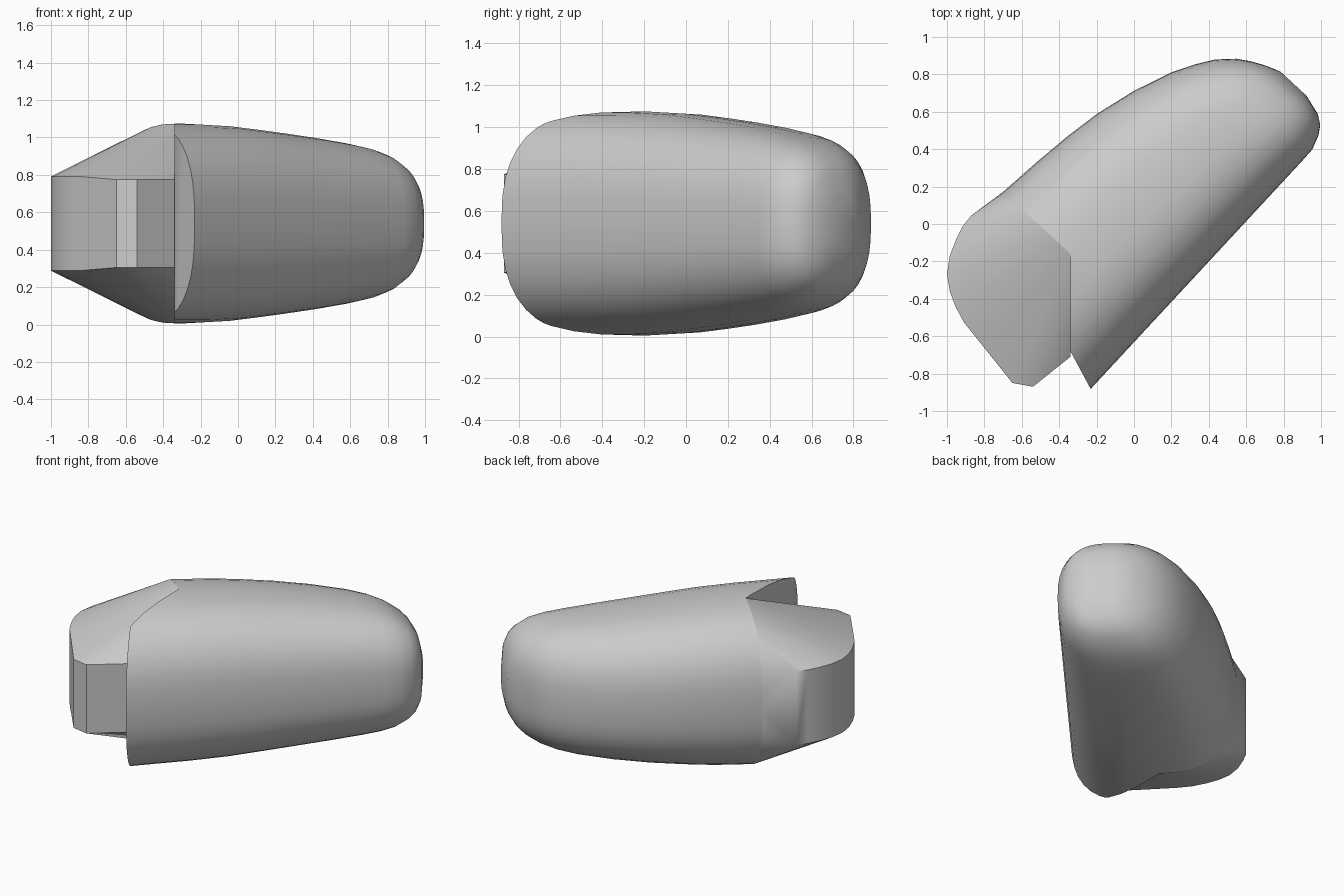
import bpy, bmesh, math
from mathutils import Vector

cube = bpy.data.objects.get("Cube")
if cube:
    bpy.data.objects.remove(cube, do_unlink=True)

MID = 0.54                                   # height of the symmetry plane
ALONG = Vector((0.68, 0.733, 0)).normalized()  # long axis of the body
ACROSS = Vector((ALONG.y, -ALONG.x, 0))
UP = Vector((0, 0, 1))
SIDES = 40

grey = bpy.data.materials.new("plain_grey")
grey.use_nodes = True
grey.diffuse_color = (0.6, 0.6, 0.6, 1)
grey.node_tree.nodes["Principled BSDF"].inputs["Base Color"].default_value = (0.6, 0.6, 0.6, 1)


def make_object(name, bm):
    bmesh.ops.recalc_face_normals(bm, faces=bm.faces)
    mesh = bpy.data.meshes.new(name)
    bm.to_mesh(mesh)
    bm.free()
    mesh.materials.append(grey)
    obj = bpy.data.objects.new(name, mesh)
    bpy.context.collection.objects.link(obj)
    return obj


def activate(obj):
    bpy.ops.object.select_all(action='DESELECT')
    obj.select_set(True)
    bpy.context.view_layer.objects.active = obj


def section(s, left, right, half_height, power=2.6):
    """Superellipse ring across the body at distance s along it."""
    points = []
    for i in range(SIDES):
        a = math.tau * i / SIDES
        c, d = math.cos(a), math.sin(a)
        u = math.copysign(abs(c) ** (2 / power), c)
        v = math.copysign(abs(d) ** (2 / power), d)
        n = (left + right) / 2 + u * (right - left) / 2
        points.append(ALONG * s + ACROSS * n + UP * (MID + v * half_height))
    return points


# Main body: lofted rounded sections (distance, left, right, half height)
stations = [
    (-1.0, -0.63, 0.43, 0.535), (-0.348, -0.63, 0.43, 0.535),
    (-0.1, -0.605, 0.43, 0.525), (0.1, -0.58, 0.43, 0.507),
    (0.3, -0.545, 0.43, 0.487), (0.52, -0.485, 0.43, 0.462),
    (0.73, -0.405, 0.43, 0.433), (0.85, -0.34, 0.43, 0.41),
    (0.94, -0.28, 0.428, 0.38), (1.02, -0.2, 0.4, 0.335),
    (1.065, -0.13, 0.37, 0.295), (1.1, -0.06, 0.32, 0.235),
    (1.13, 0.02, 0.21, 0.12),
]
bm = bmesh.new()
rings = [[bm.verts.new(p) for p in section(*st)] for st in stations]
for lower, upper in zip(rings, rings[1:]):
    for i in range(SIDES):
        j = (i + 1) % SIDES
        bm.faces.new((lower[i], lower[j], upper[j], upper[i]))
bm.faces.new(rings[0])
bm.faces.new(rings[-1])
body = make_object("main_body", bm)

# Cut the notch and the slanted front end out of the body
notch = Vector((-0.34, -0.16, 0))
far = notch - ACROSS * 2
cut_plan = [(notch.x, notch.y), (-0.34, -0.68), (-0.23, -0.885),
            (-0.2, -2), (-3, -2), (far.x, far.y)]
bm = bmesh.new()
base = bm.faces.new([bm.verts.new((x, y, -1)) for x, y in cut_plan])
top = bmesh.ops.extrude_face_region(bm, geom=[base])["geom"]
bmesh.ops.translate(bm, vec=(0, 0, 4), verts=[g for g in top if isinstance(g, bmesh.types.BMVert)])
cutter = make_object("notch_cutter", bm)
cutter.hide_render = True
activate(body)
cut = body.modifiers.new("notch", 'BOOLEAN')
cut.operation = 'DIFFERENCE'
cut.solver = 'EXACT'
cut.object = cutter
bpy.ops.object.modifier_apply(modifier=cut.name)
bpy.data.objects.remove(cutter, do_unlink=True)

# Side lobe: hull from an upright rounded wall to the left part of the body section
wall = [(-0.34, -0.71), (-0.54, -0.87), (-0.65, -0.85), (-0.85, -0.6),
        (-0.91, -0.525), (-0.955, -0.44), (-0.985, -0.36), (-1.0, -0.27),
        (-0.985, -0.17), (-0.95, -0.08), (-0.915, -0.01), (-0.87, 0.045)]
bm = bmesh.new()
for x, y in wall:
    half = 0.235 if y < -0.65 else 0.252
    for side in (-1, 1):
        bm.verts.new((x, y, MID + side * half))
for p in section(*stations[1]):
    if p.x <= notch.x + 0.01:
        bm.verts.new(p)
for side in (-1, 1):
    bm.verts.new((notch.x, notch.y, MID + side * 0.533))
hull = bmesh.ops.convex_hull(bm, input=bm.verts)
loose = {g for g in hull["geom_interior"] + hull["geom_unused"] if isinstance(g, bmesh.types.BMVert)}
bmesh.ops.delete(bm, geom=list(loose), context='VERTS')
lobe = make_object("side_lobe", bm)

for obj in (body, lobe):
    activate(obj)
    bpy.ops.object.shade_smooth_by_angle(angle=math.radians(32))
